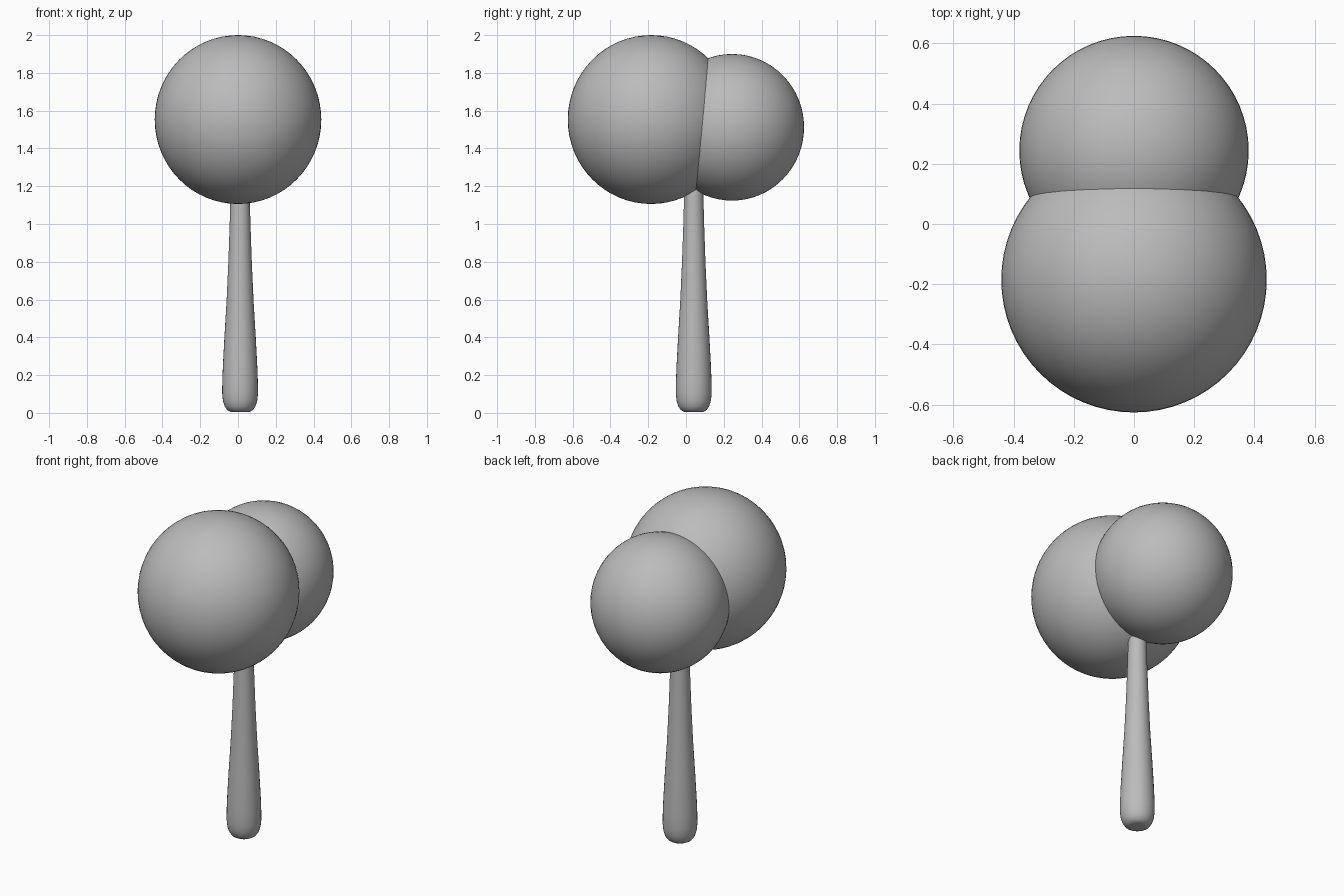
import bpy
import bmesh
from math import radians

cube = bpy.data.objects.get("Cube")
if cube:
    bpy.data.objects.remove(cube, do_unlink=True)

# Single plain grey
grey = bpy.data.materials.new("plain_grey")
grey.use_nodes = True
colour = (0.5, 0.5, 0.5, 1)
grey.diffuse_color = colour
grey.node_tree.nodes["Principled BSDF"].inputs["Base Color"].default_value = colour


def finish(name, bm, location):
    mesh = bpy.data.meshes.new(name)
    bm.to_mesh(mesh)
    bm.free()
    mesh.materials.append(grey)
    obj = bpy.data.objects.new(name, mesh)
    obj.location = location
    bpy.context.collection.objects.link(obj)
    for face in mesh.polygons:
        face.use_smooth = True
    return obj


def ball(name, location, radius, height):
    bm = bmesh.new()
    bmesh.ops.create_uvsphere(bm, u_segments=64, v_segments=32, radius=radius)
    bmesh.ops.scale(bm, vec=(1, 1, height / radius), verts=bm.verts)
    return finish(name, bm, location)


def turned(name, location, profile, steps=32):
    bm = bmesh.new()
    verts = [bm.verts.new((r, 0, z)) for r, z in profile]
    edges = [bm.edges.new(pair) for pair in zip(verts, verts[1:])]
    bmesh.ops.spin(bm, geom=verts + edges, axis=(0, 0, 1), cent=(0, 0, 0),
                   angle=radians(360), steps=steps)
    bmesh.ops.remove_doubles(bm, verts=bm.verts, dist=0.0005)
    bmesh.ops.recalc_face_normals(bm, faces=bm.faces)
    return finish(name, bm, location)


# Two overlapping balls, the front one larger
ball("front_ball", (0, -0.185, 1.553), 0.441, 0.447)
ball("back_ball", (0, 0.244, 1.512), 0.381, 0.388)

# Tapered handle with a rounded foot, running up into the balls
handle_profile = [(0, 0.006), (0.03, 0.004), (0.05, 0.005), (0.068, 0.015),
                  (0.082, 0.035), (0.091, 0.065), (0.095, 0.105),
                  (0.094, 0.17), (0.091, 0.25), (0.083, 0.4), (0.071, 0.6),
                  (0.062, 0.8), (0.055, 1.0), (0.051, 1.15), (0.049, 1.3),
                  (0, 1.3)]
turned("handle", (0.011, 0.041, 0), handle_profile)
